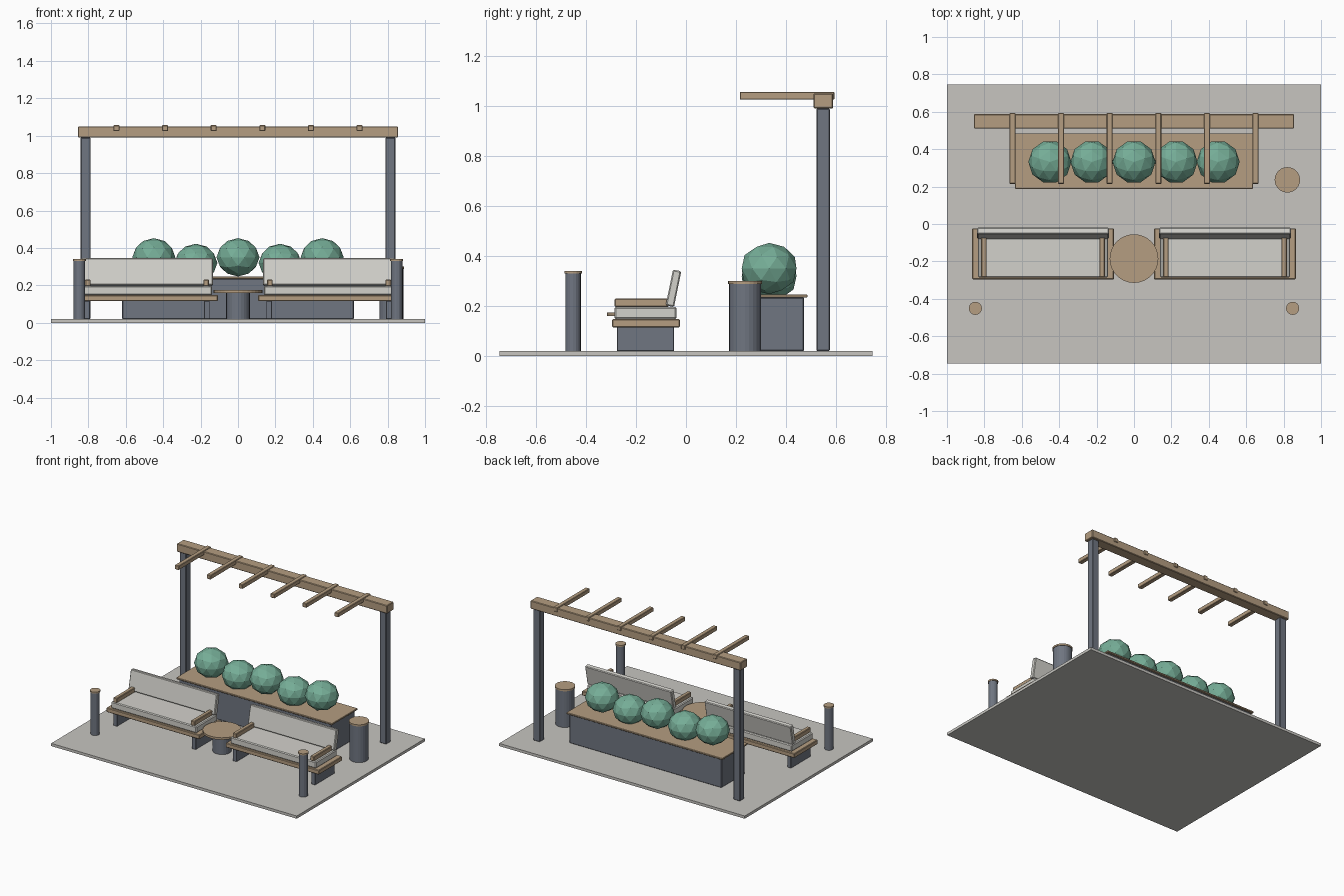
import bpy, bmesh
from math import pi
from mathutils import Matrix, Vector

cube = bpy.data.objects.get("Cube")
if cube:
    bpy.data.objects.remove(cube, do_unlink=True)


def material(name, r, g, b):
    m = bpy.data.materials.new(name)
    m.use_nodes = True
    m.diffuse_color = (r, g, b, 1)
    m.node_tree.nodes["Principled BSDF"].inputs["Base Color"].default_value = (r, g, b, 1)
    return m


paving = material("pale_paving", .57, .56, .53)
wood = material("warm_wood", .46, .34, .22)
slate = material("slate_grey", .16, .18, .22)
fabric = material("light_fabric", .65, .64, .60)
leaf = material("leaf_green", .18, .42, .31)


def finish(bm, name, mat, loc):
    mesh = bpy.data.meshes.new(name)
    bm.to_mesh(mesh)
    bm.free()
    mesh.materials.append(mat)
    obj = bpy.data.objects.new(name, mesh)
    obj.location = loc
    bpy.context.collection.objects.link(obj)
    return obj


def box(name, mat, x, y, z, bevel=.004, tilt=0):
    """Box spanning the (low, high) pairs x, y and z, tilted about its own x axis."""
    lo, hi = Vector((x[0], y[0], z[0])), Vector((x[1], y[1], z[1]))
    bm = bmesh.new()
    bmesh.ops.create_cube(bm, size=1)
    bmesh.ops.scale(bm, vec=hi - lo, verts=bm.verts)
    obj = finish(bm, name, mat, (lo + hi) / 2)
    obj.rotation_euler.x = tilt
    if bevel:
        mod = obj.modifiers.new("soft_edges", "BEVEL")
        mod.width = bevel
        mod.segments = 1
    return obj


def cylinder(name, mat, x, y, r, z0, z1, sides=24):
    bm = bmesh.new()
    bmesh.ops.create_cone(bm, cap_ends=True, segments=sides, radius1=r, radius2=r, depth=z1 - z0)
    return finish(bm, name, mat, (x, y, (z0 + z1) / 2))


def around(centre, half):
    return centre - half, centre + half


FLOOR = .02
box("paved_base", paving, (-1, 1), (-.745, .745), (0, FLOOR), 0)

# Pergola: two posts, a beam and cantilevered rafters
for side, s in (("right", -1), ("left", 1)):
    box(f"pergola_post_{side}", slate, around(s * .815, .027), around(.548, .027), (FLOOR, .99))
box("pergola_beam", wood, (-.856, .856), (.51, .588), (.99, 1.05))
for i in range(6):
    box(f"pergola_rafter_{i + 1}", wood, around(-.65 + .26 * i, .016), (.215, .593), (1.025, 1.056), .003)

# Planter with clipped round shrubs
box("planter_box", slate, (-.62, .62), (.2, .472), (FLOOR, .235))
box("planter_top", wood, (-.635, .635), (.187, .485), (.234, .246), .002)
for i in range(5):
    bm = bmesh.new()
    bmesh.ops.create_icosphere(bm, subdivisions=2, radius=.115, matrix=Matrix.Rotation(pi / 2, 4, "Z"))
    bmesh.ops.scale(bm, vec=(1, 1, .89), verts=bm.verts)
    finish(bm, f"shrub_{i + 1}", leaf, (.225 * (i - 2), .332, .35 - .03 * (i % 2)))

# Two matching benches
for side, c in (("right", -.4865), ("left", .4865)):
    box(f"bench_slab_{side}", wood, around(c, .379), (-.296, -.024), (.115, .148))
    box(f"bench_cushion_{side}", fabric, around(c, .348), (-.286, -.038), (.148, .197), .006)
    box(f"bench_back_{side}", fabric, around(c, .352), around(-.05, .017), around(.271, .073), .005, -.2)
    for end, s in (("a", -1), ("b", 1)):
        box(f"bench_leg_{side}_{end}", slate, around(c + s * .32, .015), (-.276, -.048), (FLOOR, .116), .002)
        box(f"bench_arm_{side}_{end}", wood, around(c + s * .316, .015), (-.285, -.07), (.196, .231))

# Round low table between the benches
cylinder("table_pedestal", slate, 0, -.185, .063, FLOOR, .16)
cylinder("table_top", wood, 0, -.185, .13, .16, .175, 32)

# Tall drum with a wooden lid
cylinder("drum_body", slate, .82, .236, .064, FLOOR, .288)
cylinder("drum_lid", wood, .82, .236, .068, .288, .3)

# Front bollards
for side, s in (("right", -1), ("left", 1)):
    cylinder(f"bollard_{side}", slate, s * .848, -.451, .031, FLOOR, .33, 16)
    cylinder(f"bollard_cap_{side}", wood, s * .848, -.451, .035, .33, .341, 16)
